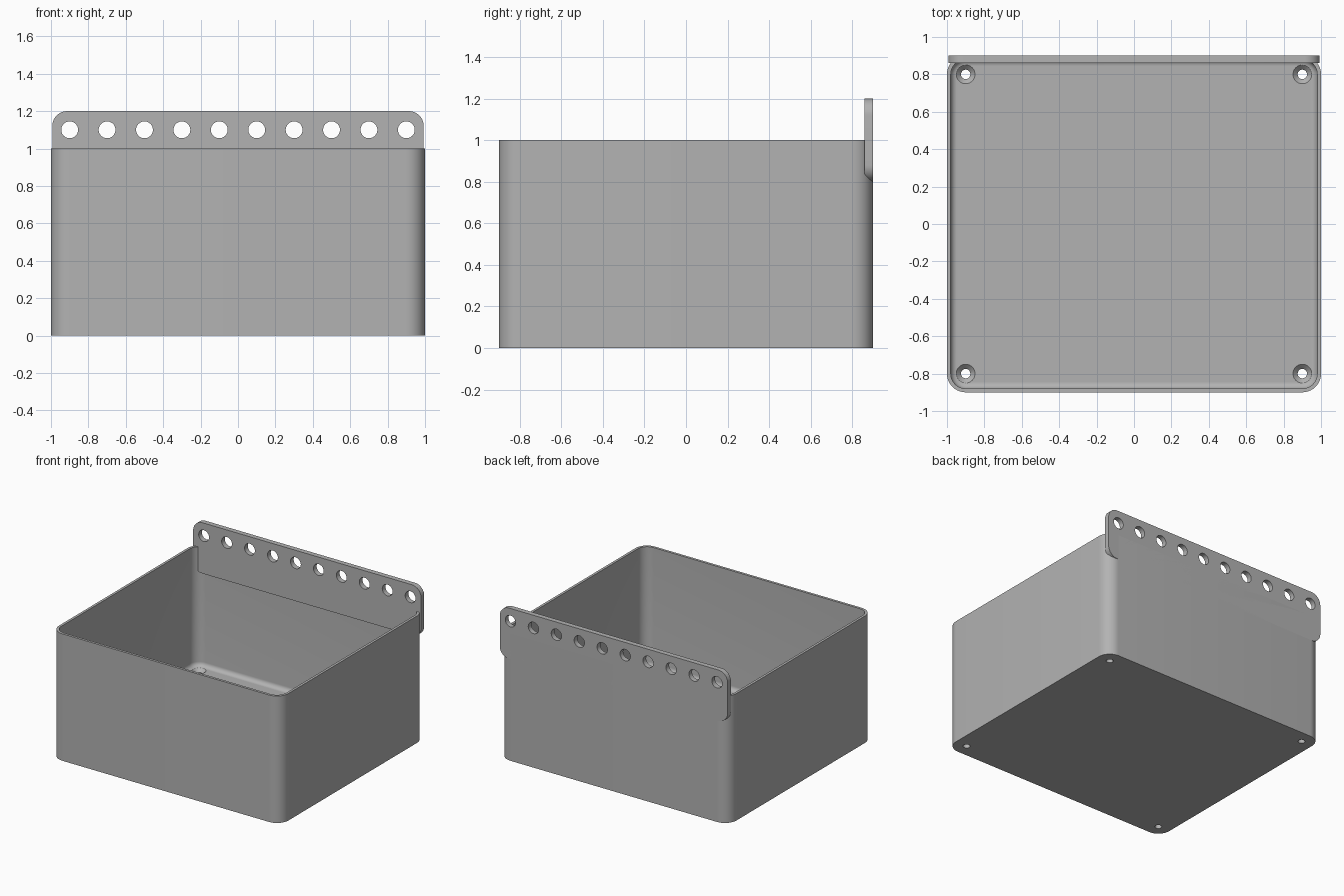
import bpy, bmesh, math

if "Cube" in bpy.data.objects:
    bpy.data.objects.remove(bpy.data.objects["Cube"])

grey = bpy.data.materials.new("plain grey")
grey.use_nodes = True
colour = (0.45, 0.45, 0.45, 1)
grey.diffuse_color = colour
grey.node_tree.nodes["Principled BSDF"].inputs["Base Color"].default_value = colour


def rounded_rect(w, h, r, steps=10):
    """Outline with half sizes w and h and corner radius r."""
    pts = []
    for q, (sx, sy) in enumerate([(1, 1), (-1, 1), (-1, -1), (1, -1)]):
        for i in range(steps + 1):
            a = (q + i / steps) * math.pi / 2
            pts.append((sx * (w - r) + r * math.cos(a), sy * (h - r) + r * math.sin(a)))
    return pts


def circle(cx, cy, r, n=40):
    return [(cx + r * math.cos(i * math.tau / n), cy + r * math.sin(i * math.tau / n))
            for i in range(n)]


def add_loft(bm, rings):
    """Skin matching rings of points and cap both ends."""
    loops = [[bm.verts.new(p) for p in ring] for ring in rings]
    n = len(loops[0])
    for a, b in zip(loops, loops[1:]):
        for i in range(n):
            j = (i + 1) % n
            bm.faces.new((a[i], a[j], b[j], b[i]))
    bm.faces.new(loops[0])
    bm.faces.new(loops[-1])


def make_object(name, lofts):
    bm = bmesh.new()
    for rings in lofts:
        add_loft(bm, rings)
    bmesh.ops.recalc_face_normals(bm, faces=bm.faces)
    mesh = bpy.data.meshes.new(name)
    bm.to_mesh(mesh)
    bm.free()
    mesh.materials.append(grey)
    obj = bpy.data.objects.new(name, mesh)
    bpy.context.collection.objects.link(obj)
    return obj


def cut(obj, cutter):
    mod = obj.modifiers.new("holes", "BOOLEAN")
    mod.operation, mod.solver, mod.object = "DIFFERENCE", "EXACT", cutter
    bpy.ops.object.select_all(action="DESELECT")
    bpy.context.view_layer.objects.active = obj
    obj.select_set(True)
    bpy.ops.object.modifier_apply(modifier=mod.name)
    bpy.data.objects.remove(cutter)
    bpy.ops.object.shade_smooth_by_angle(angle=math.radians(30))


def flat(pts, z):
    return [(x, y, z) for x, y in pts]


def upright(pts, y, z0=0):
    return [(x, y, z + z0) for x, z in pts]


# Open bin: outer wall, rim, inner wall, filleted floor
W, D, R = 1.0, 0.9, 0.1
WALL, FLOOR, FILLET = 0.02, 0.06, 0.035
rings = [flat(rounded_rect(W, D, R), z) for z in (0, 1)]
rings.append(flat(rounded_rect(W - WALL, D - WALL, R - WALL), 1))
for i in range(9):
    a = i / 8 * math.pi / 2
    d = WALL + FILLET * (1 - math.cos(a))
    rings.append(flat(rounded_rect(W - d, D - d, R - d), FLOOR + FILLET * (1 - math.sin(a))))
storage_bin = make_object("storage_bin", [rings])

# Countersunk screw holes in the floor corners
sink = [(0.025, -0.02), (0.025, 0.035), (0.05, FLOOR), (0.054, FLOOR + 0.004)]
screws = [[flat(circle(sx * 0.9, sy * 0.8, r), z) for r, z in sink]
          for sx in (-1, 1) for sy in (-1, 1)]
cut(storage_bin, make_object("screw_hole_cutter", screws))

# Hanging strip along the top of the back wall, with a row of round holes
outline = rounded_rect(0.993, 0.2, 0.08)
hanging_strip = make_object("hanging_strip", [[upright(outline, y, 1.0) for y in (0.86, 0.9)]])
holes = [[upright(circle(-0.9 + 0.2 * i, 1.1, 0.045), y) for y in (0.8, 1.0)] for i in range(10)]
cut(hanging_strip, make_object("hang_hole_cutter", holes))
